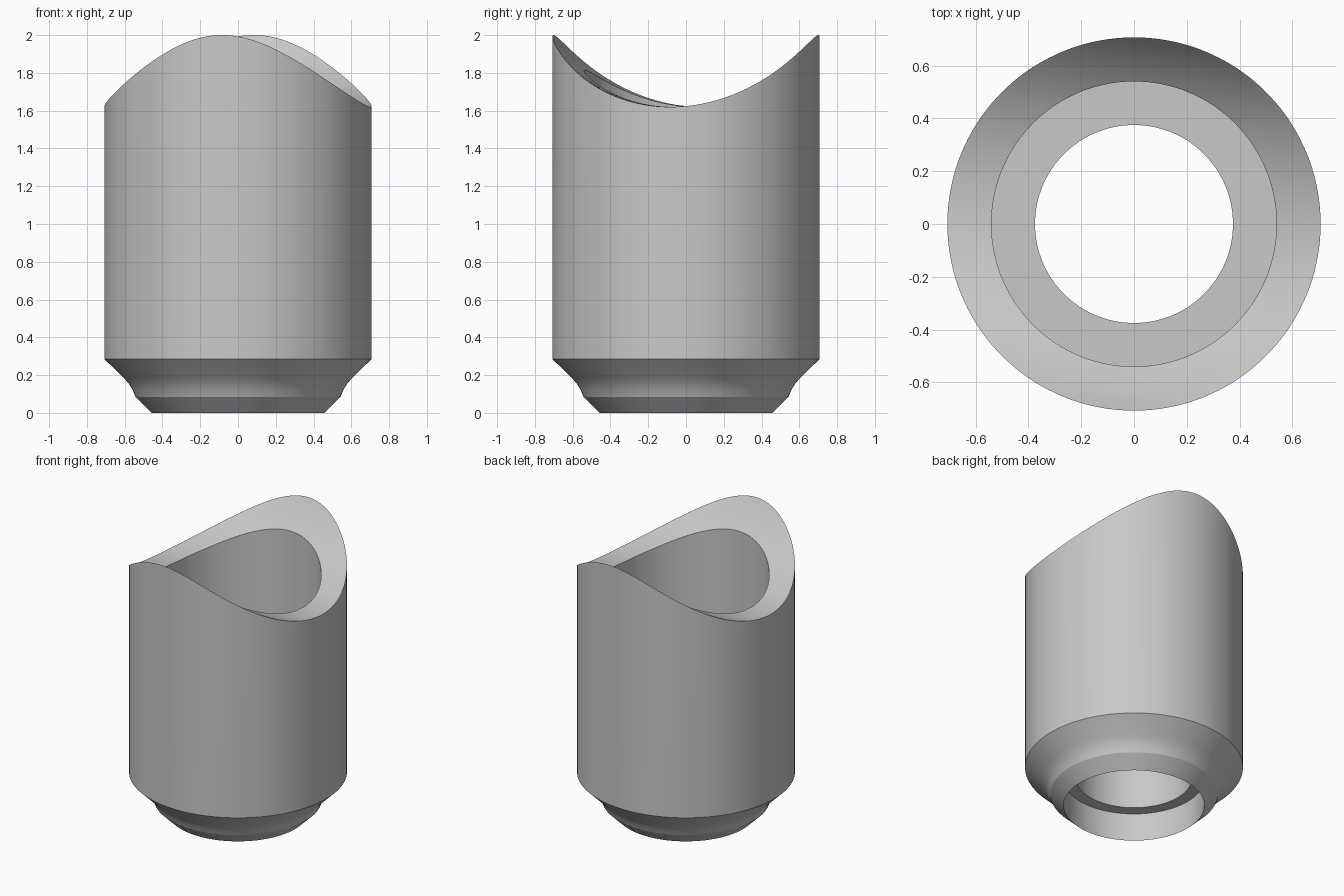
import bpy, bmesh, math

if "Cube" in bpy.data.objects:
    bpy.data.objects.remove(bpy.data.objects["Cube"], do_unlink=True)

SEGMENTS = 144
OUTER, BORE = 0.707, 0.54
SADDLE_LOW, SADDLE_RADIUS = 1.62, 0.847
TWIST = math.radians(6.8)


def saddle(x, y):
    """Height of the cylindrical cut, whose axis is nearly along x."""
    d = y * math.cos(TWIST) + x * math.sin(TWIST)
    return SADDLE_LOW + SADDLE_RADIUS - math.sqrt(SADDLE_RADIUS ** 2 - d * d)


# Lathe profile (radius, height); None means the height follows the saddle
shoulder = [(0.543, 0.085), (0.557, 0.12), (0.578, 0.155), (0.605, 0.185), (OUTER, 0.285)]
rim = [(OUTER + (BORE - OUTER) * i / 6, None) for i in range(7)]
inside = [(BORE, 0.7), (0.375, 0.7), (0.375, 0.2), (0.457, 0.2)]
profile = [(0.457, 0)] + shoulder + rim + inside

bm = bmesh.new()
rings = []
for r, z in profile:
    ring = []
    for i in range(SEGMENTS):
        a = math.tau * i / SEGMENTS
        x, y = r * math.cos(a), r * math.sin(a)
        ring.append(bm.verts.new((x, y, saddle(x, y) if z is None else z)))
    rings.append(ring)

# Skin neighbouring rings into a closed sleeve
for lower, upper in zip(rings, rings[1:] + rings[:1]):
    for i in range(SEGMENTS):
        j = (i + 1) % SEGMENTS
        bm.faces.new((lower[i], lower[j], upper[j], upper[i]))
bmesh.ops.recalc_face_normals(bm, faces=bm.faces)

mesh = bpy.data.meshes.new("saddle_sleeve")
bm.to_mesh(mesh)
bm.free()
sleeve = bpy.data.objects.new("saddle_sleeve", mesh)
bpy.context.collection.objects.link(sleeve)

# Plain grey metal
grey = bpy.data.materials.new("light_grey")
grey.use_nodes = True
colour = (0.58, 0.58, 0.58, 1)
grey.diffuse_color = colour
grey.node_tree.nodes["Principled BSDF"].inputs["Base Color"].default_value = colour
mesh.materials.append(grey)

# Smooth round walls with crisp edges
bpy.ops.object.select_all(action="DESELECT")
sleeve.select_set(True)
bpy.context.view_layer.objects.active = sleeve
bpy.ops.object.shade_smooth_by_angle(angle=math.radians(20))
